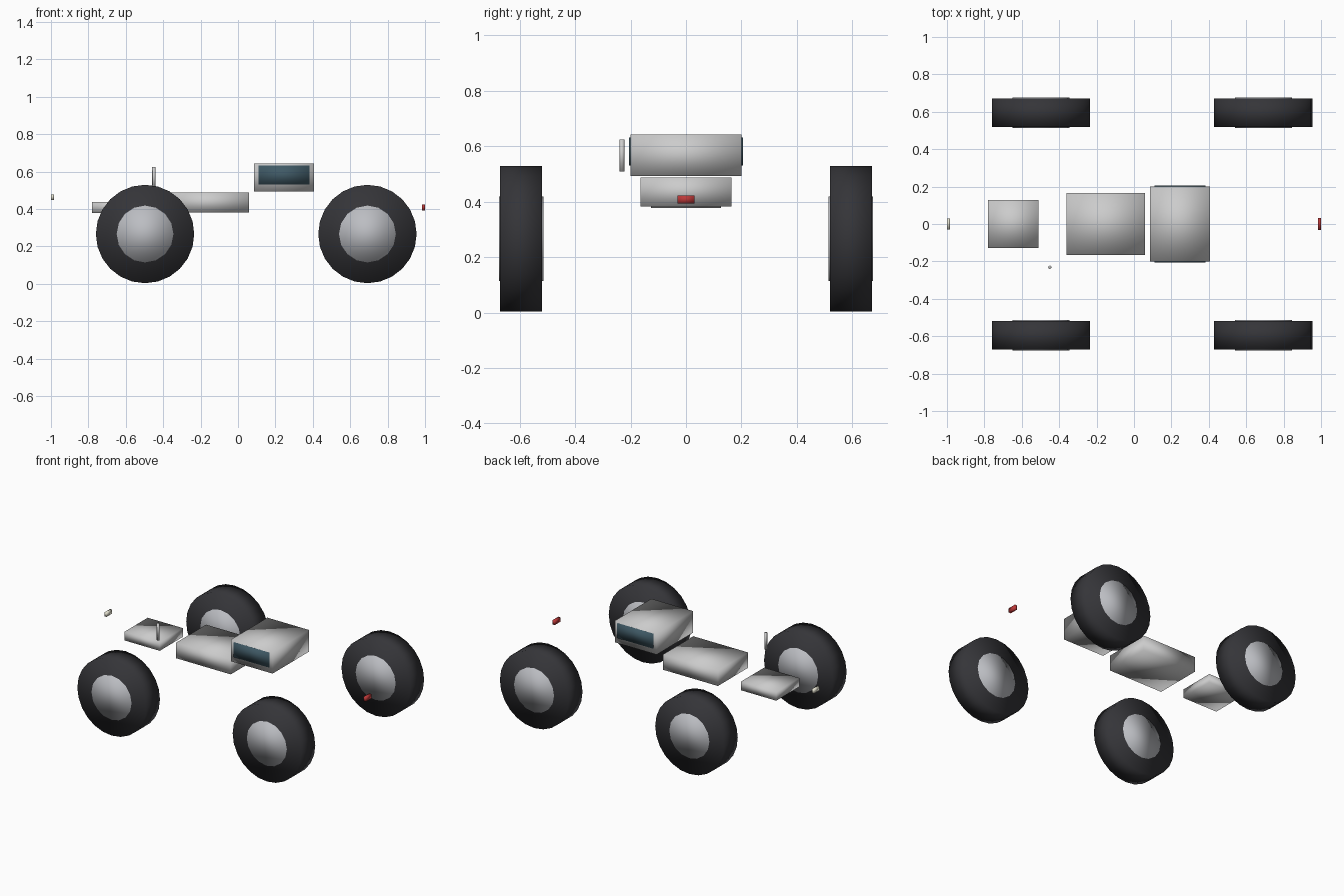
import bpy
from math import pi

if "Cube" in bpy.data.objects:
    bpy.data.objects.remove(bpy.data.objects["Cube"])


def material(name, color):
    m = bpy.data.materials.new(name)
    m.diffuse_color = color
    m.use_nodes = True
    m.node_tree.nodes["Principled BSDF"].inputs["Base Color"].default_value = m.diffuse_color
    return m


RUBBER = material("rubber", (0.035, 0.035, 0.04, 1))
METAL = material("rim_metal", (0.5, 0.51, 0.54, 1))
GLASS = material("glass", (0.05, 0.1, 0.13, 1))
RED = material("red_lens", (0.5, 0.04, 0.04, 1))
CREAM = material("cream_lens", (0.8, 0.78, 0.65, 1))


def finish(name, mat):
    ob = bpy.context.object
    ob.name = name
    bpy.ops.object.transform_apply(location=False, rotation=True, scale=True)
    bpy.ops.object.shade_smooth()
    if mat:
        ob.data.materials.append(mat)


def box(name, x, y, z, mat=None):
    """Box from (min, max) ranges."""
    r = (x, y, z)
    bpy.ops.mesh.primitive_cube_add(size=1, location=[(a + b) / 2 for a, b in r])
    bpy.context.object.scale = [b - a for a, b in r]
    finish(name, mat)


def cylinder(name, loc, radius, depth, sides, mat=None, rot=(0, 0, 0)):
    bpy.ops.mesh.primitive_cylinder_add(vertices=sides, radius=radius, depth=depth,
                                        location=loc, rotation=rot)
    finish(name, mat)


# Wheels: tyre with a slightly wider hub through it
for end, x in (("front", -0.497), ("rear", 0.692)):
    for side, s in (("left", -1), ("right", 1)):
        loc = (x, s * 0.595, 0.266)
        cylinder(f"tyre_{end}_{side}", loc, 0.263, 0.152, 24, RUBBER, (pi / 2, 0, 0))
        cylinder(f"hub_{end}_{side}", loc, 0.152, 0.161, 16, METAL, (pi / 2, 0, 0))

# Body blocks
box("nose_block", (-0.78, -0.51), (-0.127, 0.127), (0.378, 0.438))
box("seat_block", (-0.36, 0.06), (-0.165, 0.165), (0.382, 0.488))
box("rear_block", (0.085, 0.405), (-0.2, 0.2), (0.493, 0.642))

# Side windows on the rear block
for side, s in (("left", -1), ("right", 1)):
    y = sorted((s * 0.193, s * 0.205))
    box(f"window_{side}", (0.11, 0.383), y, (0.53, 0.632), GLASS)

# Lever and lamps
cylinder("lever", (-0.45, -0.231, 0.567), 0.009, 0.116, 8)
box("front_lamp", (-1.0, -0.985), (-0.03, 0.03), (0.449, 0.477), CREAM)
box("tail_lamp", (0.983, 1.0), (-0.031, 0.031), (0.393, 0.423), RED)
